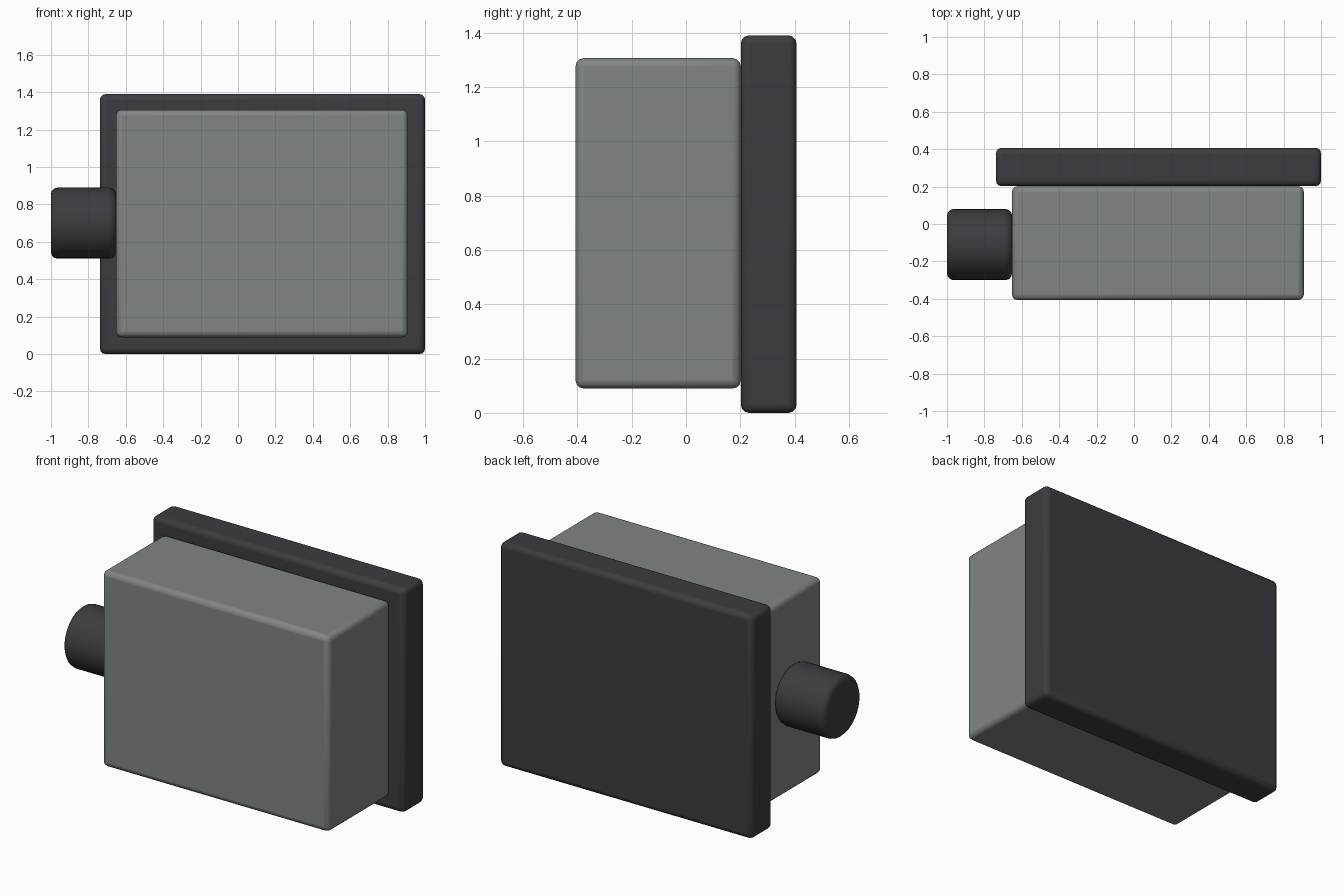
import bpy, math

if "Cube" in bpy.data.objects:
    bpy.data.objects.remove(bpy.data.objects["Cube"])


def material(name, color):
    m = bpy.data.materials.new(name)
    m.diffuse_color = (*color, 1)
    m.use_nodes = True
    m.node_tree.nodes["Principled BSDF"].inputs["Base Color"].default_value = m.diffuse_color
    return m


grey = material("light grey", (0.22, 0.235, 0.235))
dark = material("charcoal", (0.046, 0.044, 0.052))


def finish(ob, name, mat, width):
    # Rounded edges with smooth shading
    ob.name = name
    ob.data.materials.append(mat)
    bpy.ops.object.transform_apply(location=False, rotation=True, scale=True)
    bev = ob.modifiers.new("rounded_edges", 'BEVEL')
    bev.width = width
    bev.segments = 3
    bev.limit_method = 'ANGLE'
    bev.angle_limit = math.radians(40)
    bpy.ops.object.shade_smooth_by_angle(angle=math.radians(35))


def box(name, lo, hi, mat):
    bpy.ops.mesh.primitive_cube_add(size=1, location=[(a + b) / 2 for a, b in zip(lo, hi)])
    ob = bpy.context.object
    ob.scale = [b - a for a, b in zip(lo, hi)]
    finish(ob, name, mat, 0.03)


# Main housing and larger back plate
box("housing", (-0.652, -0.407, 0.09), (0.908, 0.202, 1.306), grey)
box("back_plate", (-0.738, 0.202, 0.0), (1.0, 0.407, 1.39), dark)

# Round side knob
bpy.ops.mesh.primitive_cylinder_add(vertices=32, radius=0.19, depth=0.348,
                                    location=(-0.826, -0.11, 0.7),
                                    rotation=(0, math.pi / 2, 0))
finish(bpy.context.object, "side_knob", dark, 0.035)
